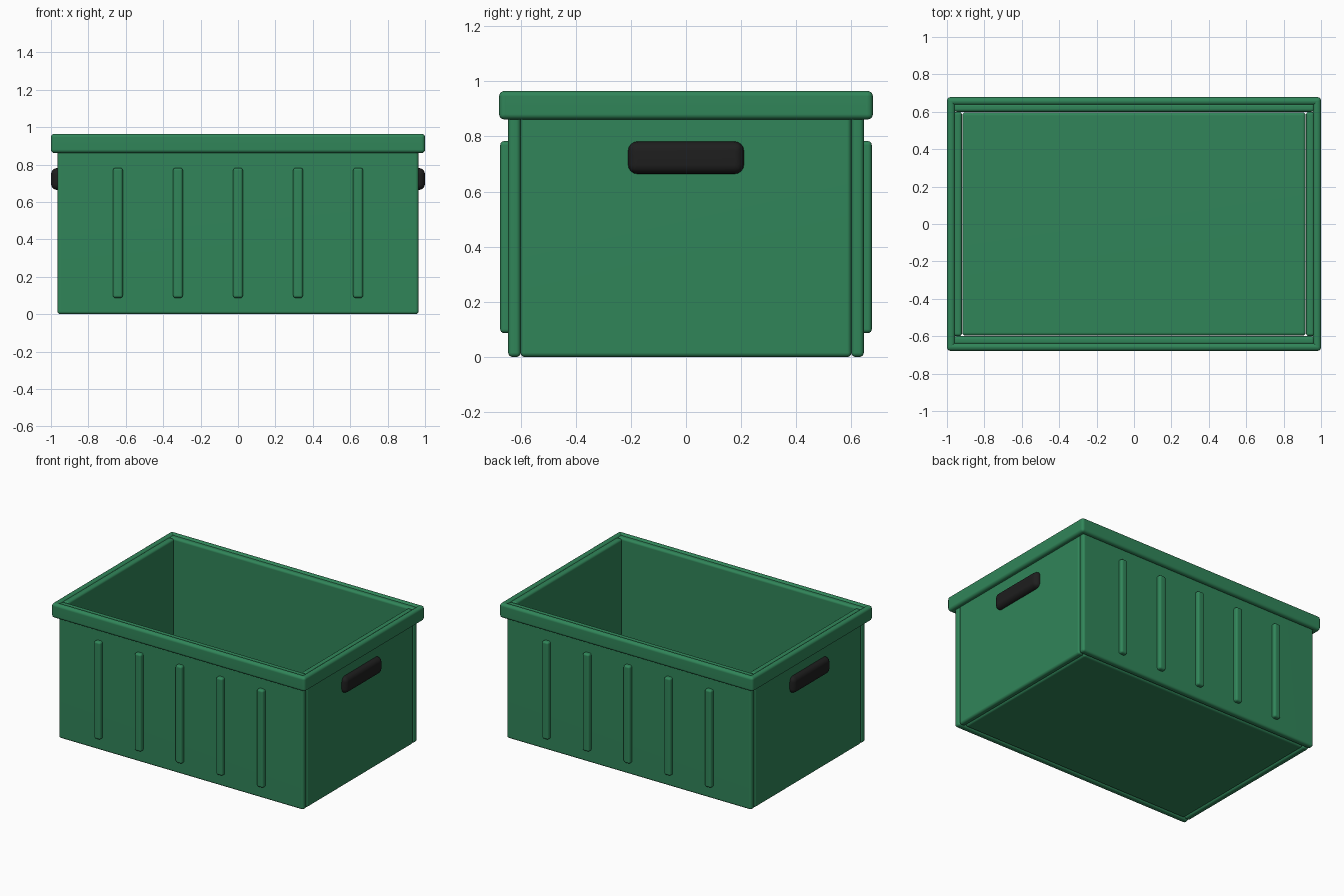
import bpy

cube = bpy.data.objects.get("Cube")
if cube:
    bpy.data.objects.remove(cube, do_unlink=True)


def make_material(name, color):
    mat = bpy.data.materials.new(name)
    mat.use_nodes = True
    mat.diffuse_color = color
    mat.node_tree.nodes["Principled BSDF"].inputs["Base Color"].default_value = color
    return mat


GREEN = make_material("crate green", (0.03, 0.235, 0.1, 1))
BLACK = make_material("grip black", (0.013, 0.013, 0.013, 1))


def box(name, low, high, bevel, mat=GREEN):
    """Rounded box spanning two opposite corners."""
    centre = [(a + b) / 2 for a, b in zip(low, high)]
    bpy.ops.mesh.primitive_cube_add(size=1, location=centre)
    obj = bpy.context.object
    obj.name = name
    obj.scale = [b - a for a, b in zip(low, high)]
    bpy.ops.object.transform_apply(location=False, rotation=False, scale=True)
    obj.data.materials.append(mat)
    mod = obj.modifiers.new("rounded edges", 'BEVEL')
    mod.width = bevel
    mod.segments = 4
    bpy.ops.object.modifier_apply(modifier=mod.name)
    bpy.ops.object.shade_smooth_by_angle()
    # Keeps the broad faces flat between the rounded edges
    obj.modifiers.new("flat faces", 'WEIGHTED_NORMAL')
    return obj


def span(side, near, far):
    """Ordered range along an axis on the given side."""
    return sorted((side * near, side * far))


WALL_TOP = 0.96
RIM_LOW, RIM_HIGH = 0.862, 0.965

# Floor
box("floor", (-0.918, -0.597, 0), (0.918, 0.597, 0.045), 0.018)

# Long sides: wall, rim and ribs
for side, label in ((-1, "front"), (1, "back")):
    y0, y1 = span(side, 0.6, 0.645)
    box(label + "_wall", (-0.965, y0, 0), (0.965, y1, WALL_TOP), 0.016)
    y0, y1 = span(side, 0.636, 0.678)
    box(label + "_rim", (-1, y0, RIM_LOW), (1, y1, RIM_HIGH), 0.019)
    y0, y1 = span(side, 0.63, 0.674)
    for i in range(-2, 3):
        x = i * 0.321
        box(f"{label}_rib_{i + 3}", (x - 0.026, y0, 0.087), (x + 0.026, y1, 0.783), 0.014)

# Short sides: wall, rim and grip
for side, label in ((-1, "right"), (1, "left")):
    x0, x1 = span(side, 0.92, 0.965)
    box(label + "_wall", (x0, -0.6, 0), (x1, 0.6, WALL_TOP), 0.016)
    x0, x1 = span(side, 0.957, 1)
    box(label + "_rim", (x0, -0.678, RIM_LOW), (x1, 0.678, RIM_HIGH), 0.019)
    x0, x1 = span(side, 0.925, 1)
    box(label + "_grip", (x0, -0.21, 0.664), (x1, 0.21, 0.782), 0.034, BLACK)
